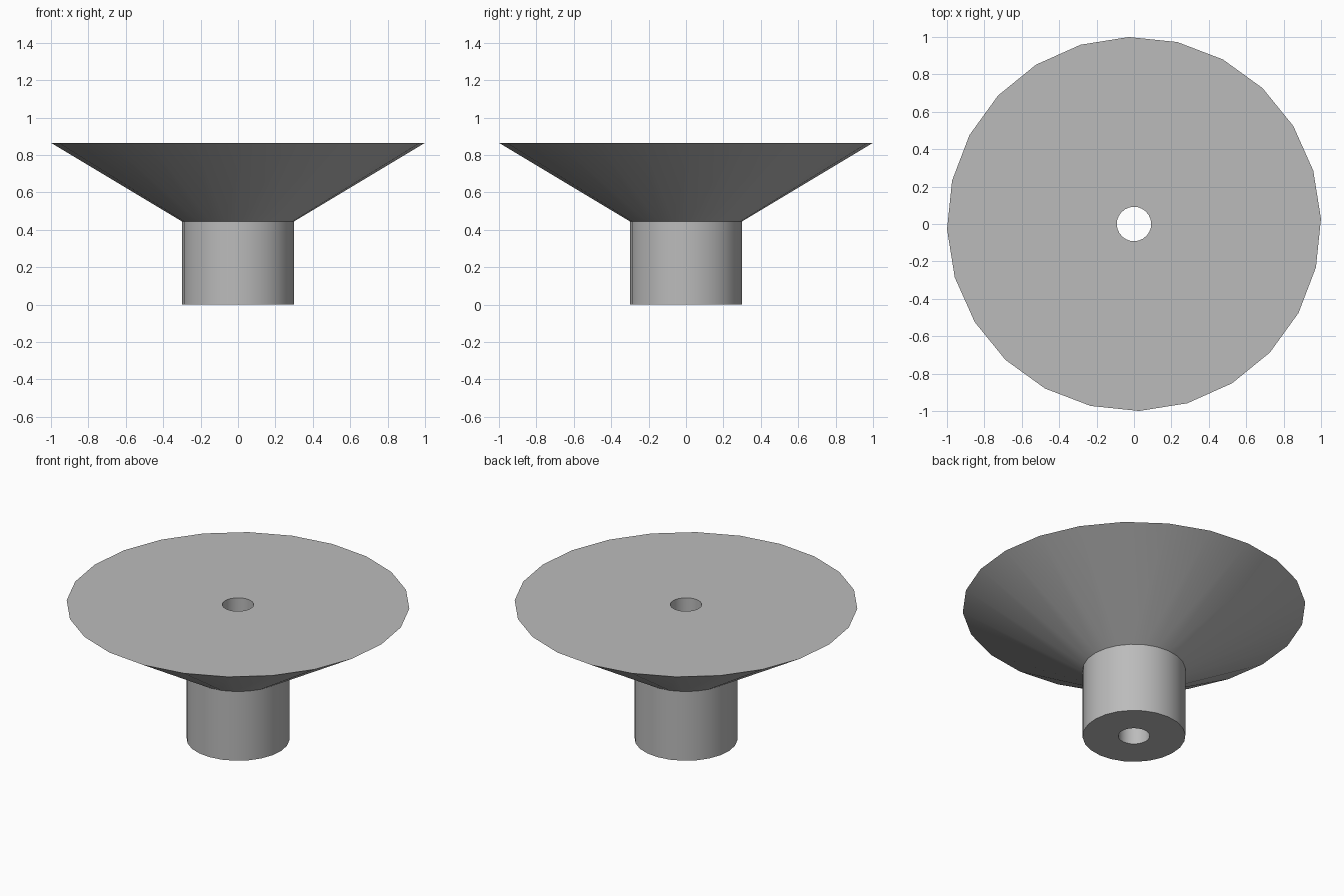
import bpy, bmesh, math

cube = bpy.data.objects.get("Cube")
if cube:
    bpy.data.objects.remove(cube, do_unlink=True)

SIDES = 24
TWIST = math.radians(1.6)

grey = bpy.data.materials.new("plain_grey")
grey.use_nodes = True
colour = (0.5, 0.5, 0.5, 1)
grey.diffuse_color = colour
grey.node_tree.nodes["Principled BSDF"].inputs["Base Color"].default_value = colour


def lathe(name, profile):
    """Turn a closed (radius, height) profile around the z axis."""
    bm = bmesh.new()
    rings = []
    for r, z in profile:
        angles = [TWIST + math.tau * i / SIDES for i in range(SIDES)]
        rings.append([bm.verts.new((r * math.cos(a), r * math.sin(a), z)) for a in angles])
    for k, ring in enumerate(rings):
        above = rings[(k + 1) % len(rings)]
        for i in range(SIDES):
            j = (i + 1) % SIDES
            bm.faces.new((ring[i], ring[j], above[j], above[i]))
    bmesh.ops.recalc_face_normals(bm, faces=bm.faces)
    mesh = bpy.data.meshes.new(name)
    bm.to_mesh(mesh)
    bm.free()
    mesh.materials.append(grey)
    obj = bpy.data.objects.new(name, mesh)
    bpy.context.collection.objects.link(obj)
    bpy.ops.object.select_all(action="DESELECT")
    obj.select_set(True)
    bpy.context.view_layer.objects.active = obj
    bpy.ops.object.shade_smooth_by_angle(angle=math.radians(30))
    return obj


# Stem, flared head and through bore form one turned solid
BORE, STEM, RIM = 0.092, 0.30, 1.0
SHOULDER, TOP = 0.445, 0.865
lathe("flared_pedestal", [(BORE, 0), (STEM, 0), (STEM, SHOULDER), (RIM, TOP), (BORE, TOP)])
